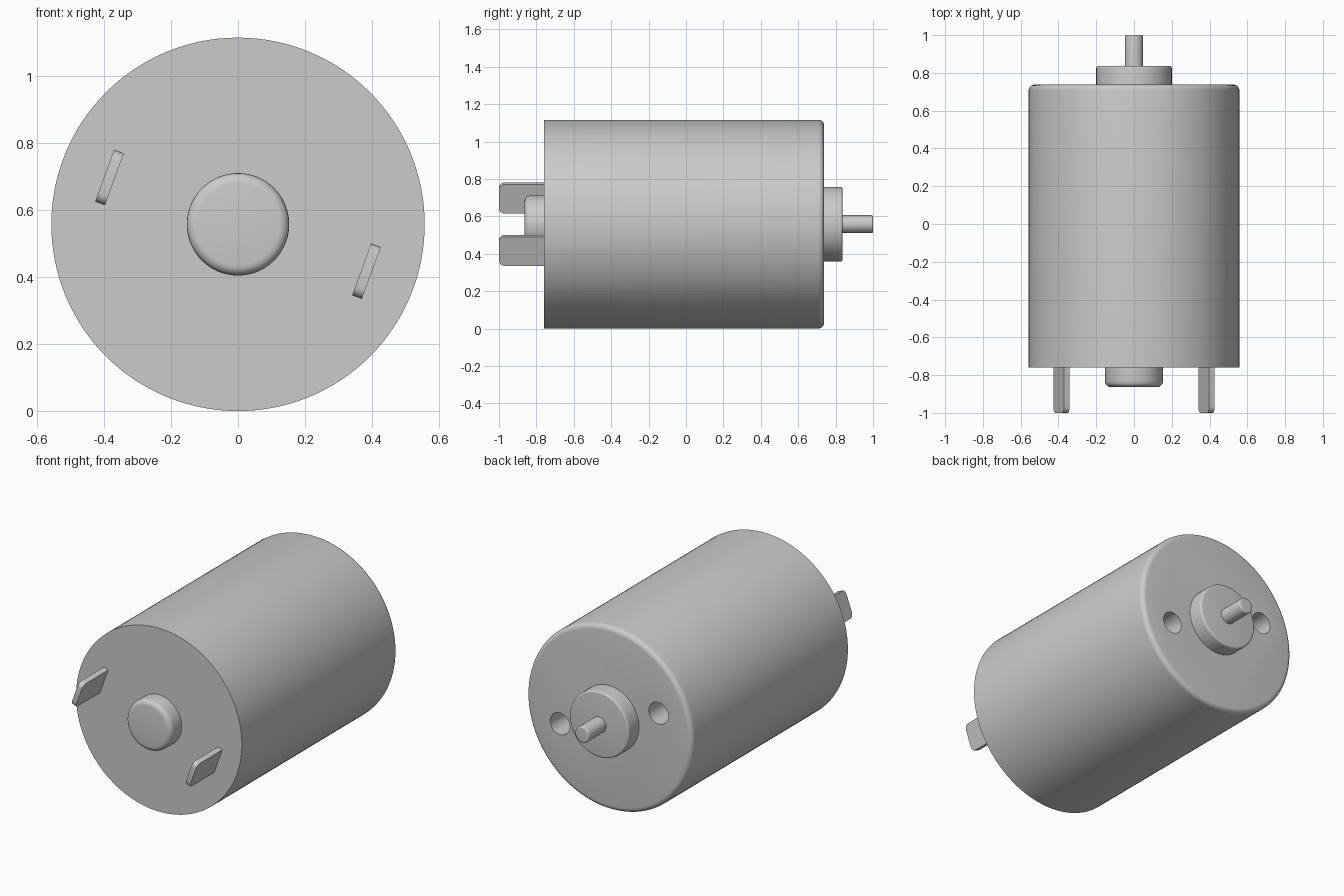
import bpy
import bmesh
import math
from mathutils import Matrix, Vector

AXIS_Z = 0.558
TILT = math.radians(20)

if "Cube" in bpy.data.objects:
    bpy.data.objects.remove(bpy.data.objects["Cube"], do_unlink=True)

metal = bpy.data.materials.new("grey metal")
metal.use_nodes = True
metal.diffuse_color = (0.6, 0.6, 0.6, 1)
metal.node_tree.nodes["Principled BSDF"].inputs["Base Color"].default_value = (0.6, 0.6, 0.6, 1)


def make_object(name, bm):
    bmesh.ops.recalc_face_normals(bm, faces=bm.faces)
    mesh = bpy.data.meshes.new(name)
    bm.to_mesh(mesh)
    bm.free()
    mesh.materials.append(metal)
    obj = bpy.data.objects.new(name, mesh)
    bpy.context.collection.objects.link(obj)
    return obj


def smooth(obj):
    bpy.ops.object.select_all(action="DESELECT")
    obj.select_set(True)
    bpy.context.view_layer.objects.active = obj
    bpy.ops.object.shade_smooth_by_angle(angle=math.radians(35))


def cylinder(name, radius, base, tip, rounding=0, x=0, z=AXIS_Z, sides=96):
    """Cylinder along y from base to tip, with the rim at the tip rounded."""
    bm = bmesh.new()
    bmesh.ops.create_cone(bm, cap_ends=True, segments=sides, radius1=radius,
                          radius2=radius, depth=abs(tip - base))
    bmesh.ops.transform(bm, verts=bm.verts, matrix=Matrix.Translation(
        (x, (base + tip) / 2, z)) @ Matrix.Rotation(math.pi / 2, 4, "X"))
    if rounding:
        rim = [e for e in bm.edges if all(abs(v.co.y - tip) < 1e-4 for v in e.verts)]
        bmesh.ops.bevel(bm, geom=rim, offset=rounding, segments=5,
                        profile=0.5, affect="EDGES")
    return make_object(name, bm)


# Can, with two mounting holes in its back end
body = cylinder("motor_body", 0.558, -0.76, 0.738, 0.03, sides=128)
for label, side in (("left", 1), ("right", -1)):
    cutter = cylinder(label + "_hole_cutter", 0.066, 0.53, 0.8,
                      x=side * 0.353 * math.cos(TILT),
                      z=AXIS_Z - side * 0.353 * math.sin(TILT), sides=40)
    cut = body.modifiers.new("mounting hole", "BOOLEAN")
    cut.object = cutter
    cut.solver = "EXACT"
    bpy.context.view_layer.objects.active = body
    bpy.ops.object.modifier_apply(modifier=cut.name)
    bpy.data.objects.remove(cutter, do_unlink=True)
smooth(body)

# Bearing housings and shaft
smooth(cylinder("front_bearing_cap", 0.153, -0.75, -0.863, 0.03))
smooth(cylinder("back_bearing_boss", 0.2, 0.72, 0.837, 0.012))
smooth(cylinder("shaft", 0.048, 0.8, 1.0, 0.008, sides=48))

# Solder terminals: thin blades with rounded tip corners
for label, side in (("left", 1), ("right", -1)):
    bm = bmesh.new()
    bmesh.ops.create_cube(bm, size=1)
    bmesh.ops.scale(bm, vec=Vector((0.031, 0.25, 0.165)), verts=bm.verts)
    corners = [e for e in bm.edges if all(v.co.y < 0 for v in e.verts)
               and abs(e.verts[0].co.z - e.verts[1].co.z) < 1e-5]
    bmesh.ops.bevel(bm, geom=corners, offset=0.03, segments=5,
                    profile=0.5, affect="EDGES")
    bmesh.ops.transform(bm, verts=bm.verts, matrix=Matrix.Translation(
        (side * 0.384, -0.875, AXIS_Z - side * 0.14)) @ Matrix.Rotation(TILT, 4, "Y"))
    smooth(make_object(label + "_terminal", bm))
